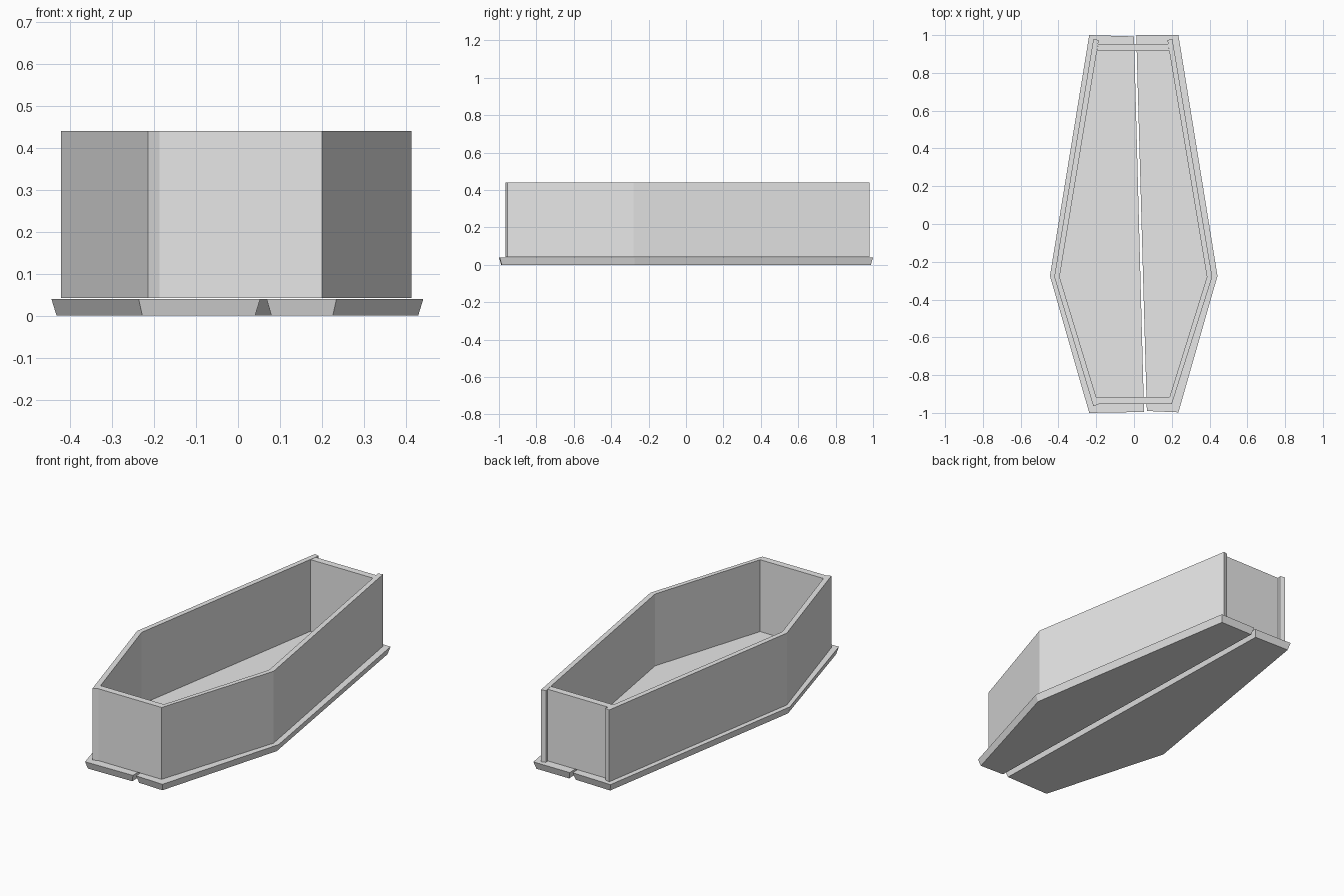
import bpy
import bmesh
from mathutils import Vector

cube = bpy.data.objects.get("Cube")
if cube:
    bpy.data.objects.remove(cube, do_unlink=True)

GREY = (0.8, 0.8, 0.8, 1)
mat = bpy.data.materials.new("plain grey")
mat.use_nodes = True
mat.diffuse_color = GREY
mat.node_tree.nodes["Principled BSDF"].inputs["Base Color"].default_value = GREY


def inset(outline, d):
    """Move every edge of a counter-clockwise outline inward by d."""
    pts = [Vector(p) for p in outline]
    result = []
    for i, p in enumerate(pts):
        a = (p - pts[i - 1]).normalized()
        b = (pts[(i + 1) % len(pts)] - p).normalized()
        na, nb = Vector((-a.y, a.x)), Vector((-b.y, b.x))
        result.append(p + (na + nb) * d / (1 + na.dot(nb)))
    return result


def prism(name, outline, z0, z1, taper=0.0):
    """Extrude a counter-clockwise outline, with the underside drawn in by taper."""
    bm = bmesh.new()
    top = [bm.verts.new((p[0], p[1], z1)) for p in outline]
    low = [bm.verts.new((p[0], p[1], z0)) for p in inset(outline, taper)]
    bm.faces.new(top)
    bm.faces.new(low[::-1])
    n = len(top)
    for i in range(n):
        j = (i + 1) % n
        bm.faces.new((low[i], low[j], top[j], top[i]))
    mesh = bpy.data.meshes.new(name)
    bm.to_mesh(mesh)
    bm.free()
    mesh.materials.append(mat)
    obj = bpy.data.objects.new(name, mesh)
    bpy.context.collection.objects.link(obj)
    return obj


# Two floor planks with chamfered undersides and a slanted gap between them
FLOOR = 0.04
prism("right_floor_plank",
      [(-0.237, 1), (-0.445, -0.275), (-0.237, -1), (0.053, -0.995), (0, 0.993)],
      0, FLOOR, 0.012)
prism("left_floor_plank",
      [(0.235, 1), (0.012, 1), (0.068, -0.99), (0.235, -0.997), (0.442, -0.275)],
      0, FLOOR, 0.012)

# Side boards and foot board, open at the head end
RIM = 0.44
outer = [(-0.215, 0.98), (-0.422, -0.28), (-0.215, -0.965), (-0.187, -0.954),
         (0.2, -0.954), (0.414, -0.28), (0.203, 0.98)]
inner = [(0.177, 0.973), (0.386, -0.28), (0.188, -0.917),
         (-0.2, -0.917), (-0.394, -0.28), (-0.187, 0.973)]
prism("side_and_foot_boards", outer + inner, FLOOR + 0.002, RIM)

# Head board set between the side boards
prism("head_board",
      [(-0.196, 0.915), (0.186, 0.915), (0.181, 0.953), (-0.19, 0.953)],
      FLOOR + 0.002, RIM - 0.001)
